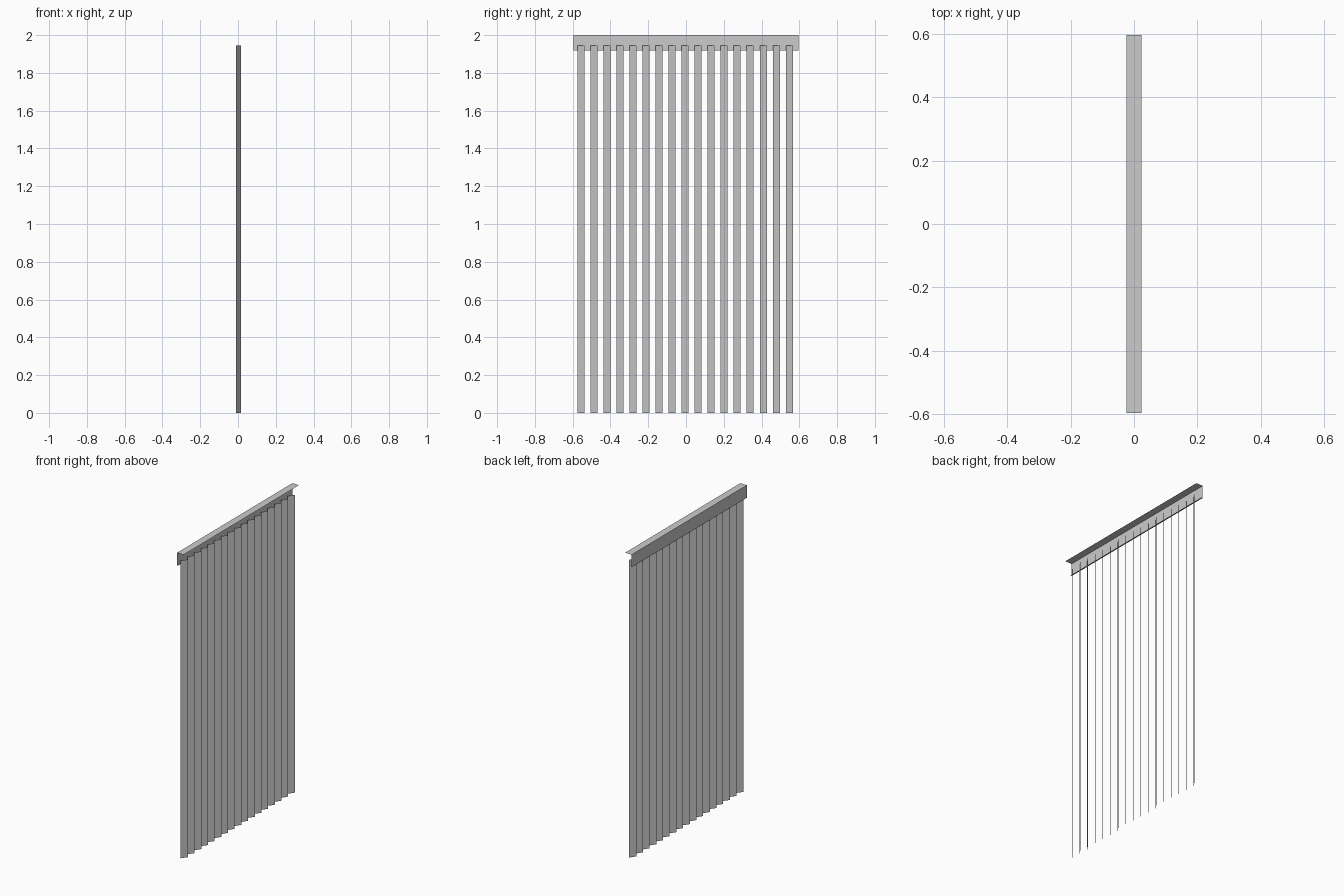
import bpy
import bmesh
from mathutils import Vector

cube = bpy.data.objects.get("Cube")
if cube:
    bpy.data.objects.remove(cube, do_unlink=True)

grey = bpy.data.materials.new("plain grey")
grey.use_nodes = True
colour = (0.6, 0.6, 0.6, 1)
grey.diffuse_color = colour
grey.node_tree.nodes["Principled BSDF"].inputs["Base Color"].default_value = colour


def sheet(name, path, sweep):
    """Sweep an open path along a vector to make a thin sheet."""
    bm = bmesh.new()
    verts = [bm.verts.new(p) for p in path]
    edges = [bm.edges.new(pair) for pair in zip(verts, verts[1:])]
    swept = bmesh.ops.extrude_edge_only(bm, edges=edges)
    moved = [v for v in swept["geom"] if isinstance(v, bmesh.types.BMVert)]
    bmesh.ops.translate(bm, verts=moved, vec=sweep)
    bmesh.ops.recalc_face_normals(bm, faces=bm.faces)
    mesh = bpy.data.meshes.new(name)
    bm.to_mesh(mesh)
    bm.free()
    mesh.materials.append(grey)
    obj = bpy.data.objects.new(name, mesh)
    bpy.context.collection.objects.link(obj)
    return obj


# Head rail: top flange, valance and a narrow bottom lip
half_length, half_depth, valance_bottom = 0.595, 0.024, 1.918
rail_profile = [(half_depth, 2.0), (-half_depth, 2.0),
                (-half_depth, valance_bottom), (-0.016, valance_bottom)]
sheet("head_rail", [(x, -half_length, z) for x, z in rail_profile],
      Vector((0, 2 * half_length, 0)))

# Hanging slats, all turned to the same angle
slat_count, slat_height = 17, 1.945
first_y, pitch = -0.557, 0.069
half_slat = Vector((0.013, 0.0185, 0))
for i in range(slat_count):
    centre = Vector((0.002, first_y + i * pitch, 0))
    sheet(f"slat_{i + 1}", [centre - half_slat, centre + half_slat],
          Vector((0, 0, slat_height)))
